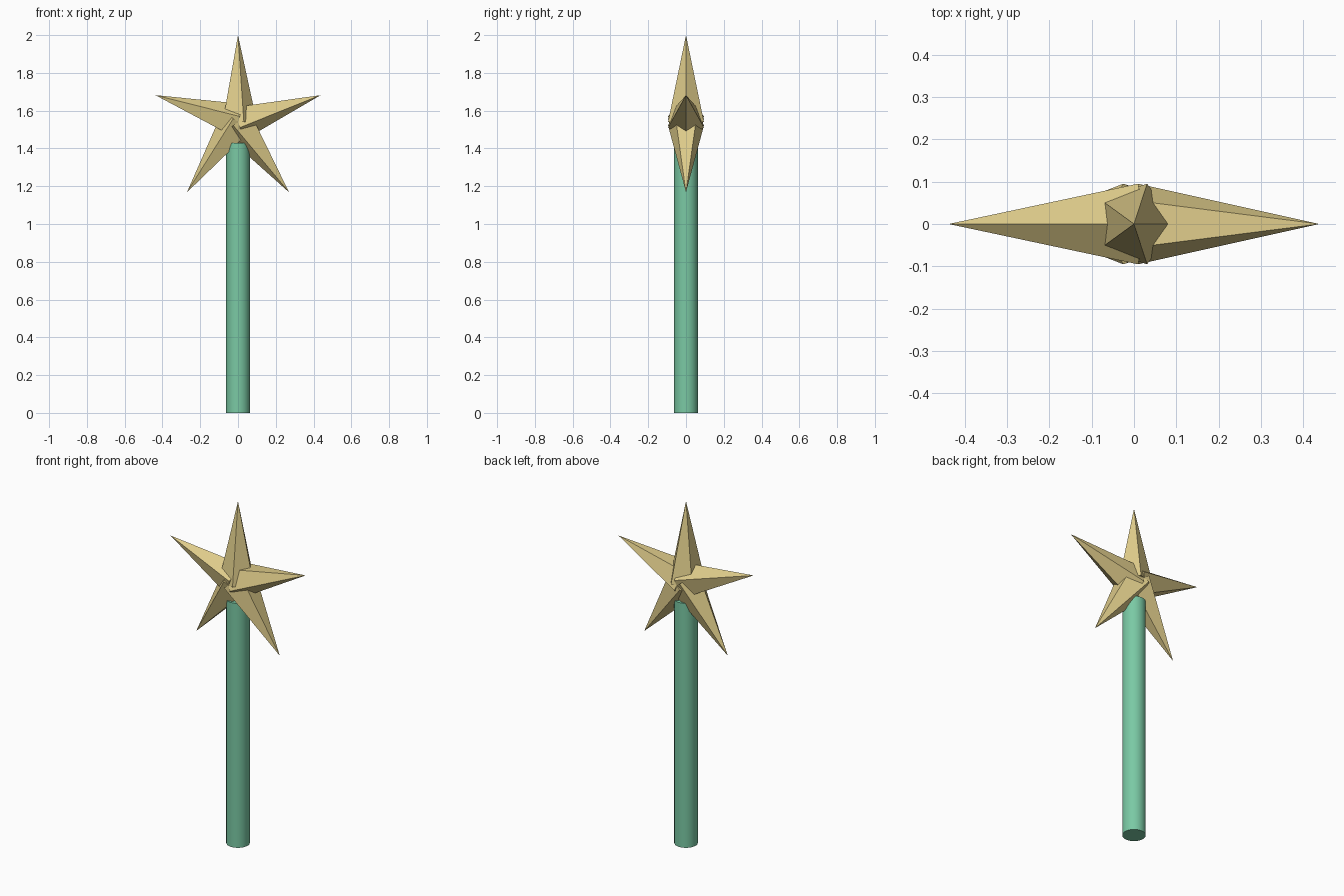
import bpy, bmesh, math
from mathutils import Matrix, Vector

if "Cube" in bpy.data.objects:
    bpy.data.objects.remove(bpy.data.objects["Cube"])

CENTER_Z, ARM_LENGTH, ARM_RADIUS = 1.54, 0.46, 0.10
STICK_RADIUS, STICK_TOP = 0.0625, 1.43


def material(name, color):
    m = bpy.data.materials.new(name)
    m.diffuse_color = (*color, 1)
    m.use_nodes = True
    m.node_tree.nodes["Principled BSDF"].inputs["Base Color"].default_value = m.diffuse_color
    return m


gold = material("pale gold", (0.73, 0.60, 0.254))
green = material("sea green", (0.195, 0.584, 0.371))


def star_arm(name, angle):
    """Five-sided spike from the star centre; unshared tips keep ridges crisp."""
    bm = bmesh.new()
    ring = [bm.verts.new((ARM_RADIUS * math.cos(k * math.tau / 5),
                          ARM_RADIUS * math.sin(k * math.tau / 5), 0)) for k in range(5)]
    for k in range(5):
        tip = bm.verts.new((0, 0, ARM_LENGTH))
        bm.faces.new((ring[k], ring[(k + 1) % 5], tip)).smooth = True
    # Flat cap on its own vertices
    bm.faces.new([bm.verts.new(v.co) for v in reversed(ring)])
    bm.transform(Matrix.Translation(Vector((0, 0, CENTER_Z))) @ Matrix.Rotation(angle, 4, 'Y'))
    mesh = bpy.data.meshes.new(name)
    bm.to_mesh(mesh)
    bm.free()
    mesh.materials.append(gold)
    bpy.context.collection.objects.link(bpy.data.objects.new(name, mesh))


# Star: five arms spaced evenly, first one upright
for i in range(5):
    star_arm(f"star_arm_{i + 1}", i * math.tau / 5)

# Stick: round rod reaching up between the lower arms
bpy.ops.mesh.primitive_cylinder_add(vertices=32, radius=STICK_RADIUS, depth=STICK_TOP,
                                    location=(0, 0, STICK_TOP / 2))
stick = bpy.context.object
stick.name = "stick"
stick.data.materials.append(green)
bpy.ops.object.shade_smooth_by_angle(angle=math.radians(40))
